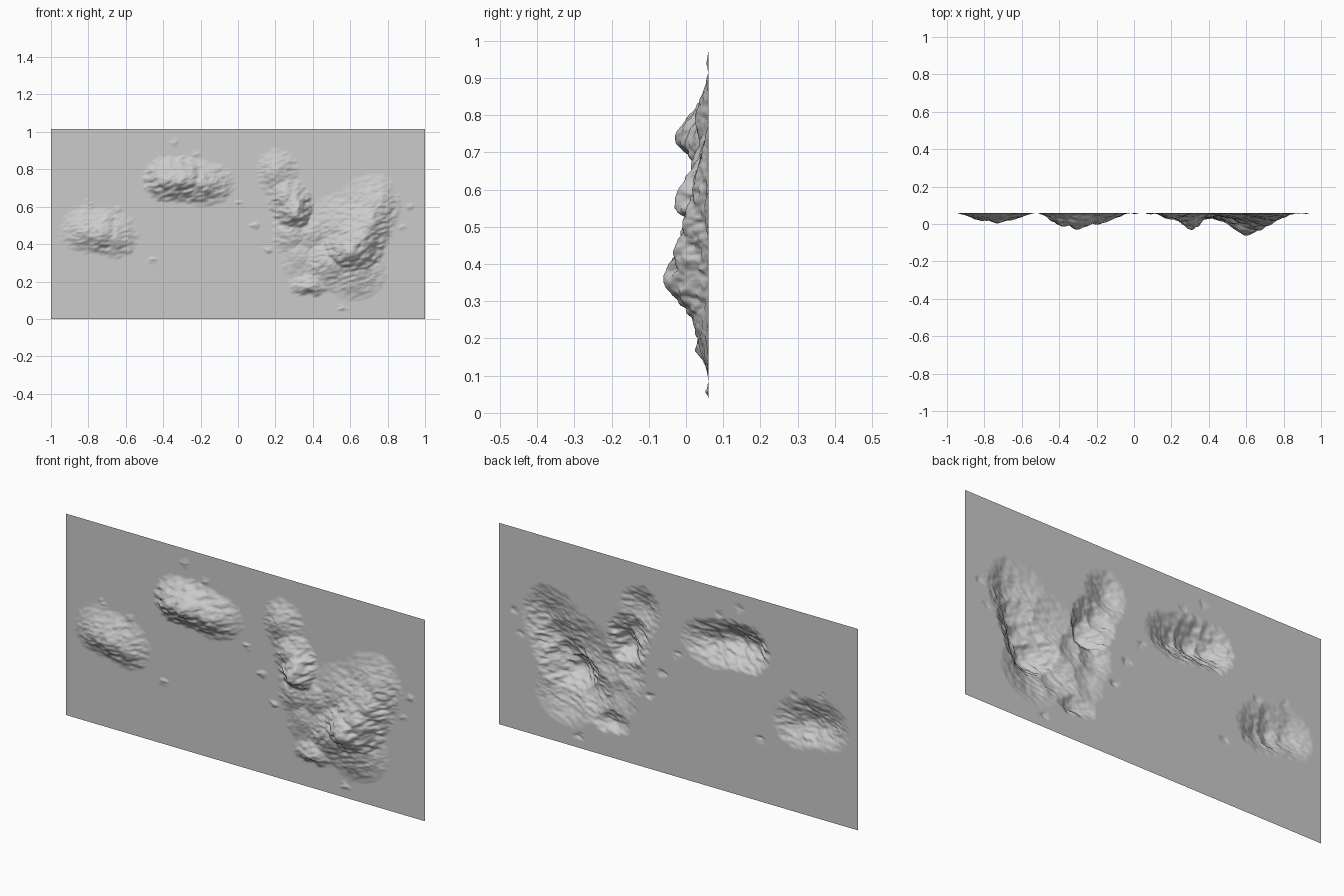
import bpy, bmesh, math, random
from mathutils import noise, Vector

if "Cube" in bpy.data.objects:
    bpy.data.objects.remove(bpy.data.objects["Cube"])

random.seed(4)
BACK, HEIGHT = 0.06, 1.015
NX, NZ = 360, 183
mounds = []


def ridge(reach, *crest):
    """Row of mounds along a crest (x, z, depth), sharing reach left, right, down, up."""
    for point in crest:
        mounds.append(point + reach)


# Far left mound
ridge((0.14, 0.13, 0.11, 0.15), (-0.81, 0.46, 0.042), (-0.73, 0.45, 0.055), (-0.66, 0.43, 0.038))
# Upper mound
ridge((0.13, 0.19, 0.12, 0.13), (-0.38, 0.74, 0.072), (-0.30, 0.74, 0.086), (-0.20, 0.72, 0.06))
# Middle ridge running down and right, with its sharp knob
ridge((0.10, 0.13, 0.14, 0.12), (0.20, 0.79, 0.036), (0.25, 0.66, 0.046),
      (0.28, 0.46, 0.032), (0.39, 0.46, 0.028), (0.32, 0.34, 0.02))
ridge((0.12, 0.10, 0.10, 0.17), (0.31, 0.56, 0.092))
# Low bump
ridge((0.12, 0.12, 0.05, 0.09), (0.38, 0.17, 0.036))
# Large crescent on the right: peak, then the arm and foot
ridge((0.18, 0.18, 0.16, 0.16), (0.60, 0.36, 0.121), (0.50, 0.30, 0.05), (0.62, 0.25, 0.04))
ridge((0.23, 0.12, 0.18, 0.18), (0.67, 0.43, 0.09), (0.71, 0.51, 0.066),
      (0.75, 0.60, 0.04), (0.58, 0.50, 0.036))

# Small flecks scattered around the mounds
flecks = []
for mx, mz, *_ in mounds:
    a, d = random.uniform(0, 2 * math.pi), random.uniform(0.15, 0.25)
    flecks.append((mx + d * math.cos(a), mz + d * math.sin(a),
                   random.uniform(0.004, 0.010), 0.03, 0.03, 0.02, 0.02))


def bump(x, z, m):
    mx, mz, depth, left, right, down, up = m
    u = (x - mx) / (left if x < mx else right)
    v = (z - mz) / (down if z < mz else up)
    r = math.hypot(u, v)
    if r >= 1:
        return 0.0
    return depth * (0.5 * (1 - r) + 0.25 * (1 + math.cos(math.pi * r)))


def relief(x, z):
    # Streaky roughness shifts the sample point and roughens the slopes
    p = Vector((x * 22 + z * 9, z * 45 - x * 12, 0))
    wx = x + 0.016 * noise.noise(p) + 0.008 * noise.noise(p * 2.1)
    wz = z + 0.016 * noise.noise(p + Vector((7, 3, 5)))
    vals = sorted((bump(wx, wz, m) for m in mounds), reverse=True)
    h = min(vals[0] + 0.10 * vals[1], 0.12)
    h += min(1, h / 0.02) * 0.003 * noise.noise(p * 1.7)
    return max(h, max(bump(wx, wz, f) for f in flecks), 0)


# Relief panel: one open sheet pushed forward from a flat back plane
bm = bmesh.new()
rows = []
for j in range(NZ + 1):
    z = HEIGHT * j / NZ
    row = []
    for i in range(NX + 1):
        x = -1 + 2 * i / NX
        row.append(bm.verts.new((x, BACK - relief(x, z), z)))
    rows.append(row)
for a, b in zip(rows, rows[1:]):
    for i in range(NX):
        bm.faces.new((a[i], a[i + 1], b[i + 1], b[i]))
mesh = bpy.data.meshes.new("relief_panel")
bm.to_mesh(mesh)
bm.free()
mesh.shade_smooth()
panel = bpy.data.objects.new("relief_panel", mesh)
bpy.context.collection.objects.link(panel)
